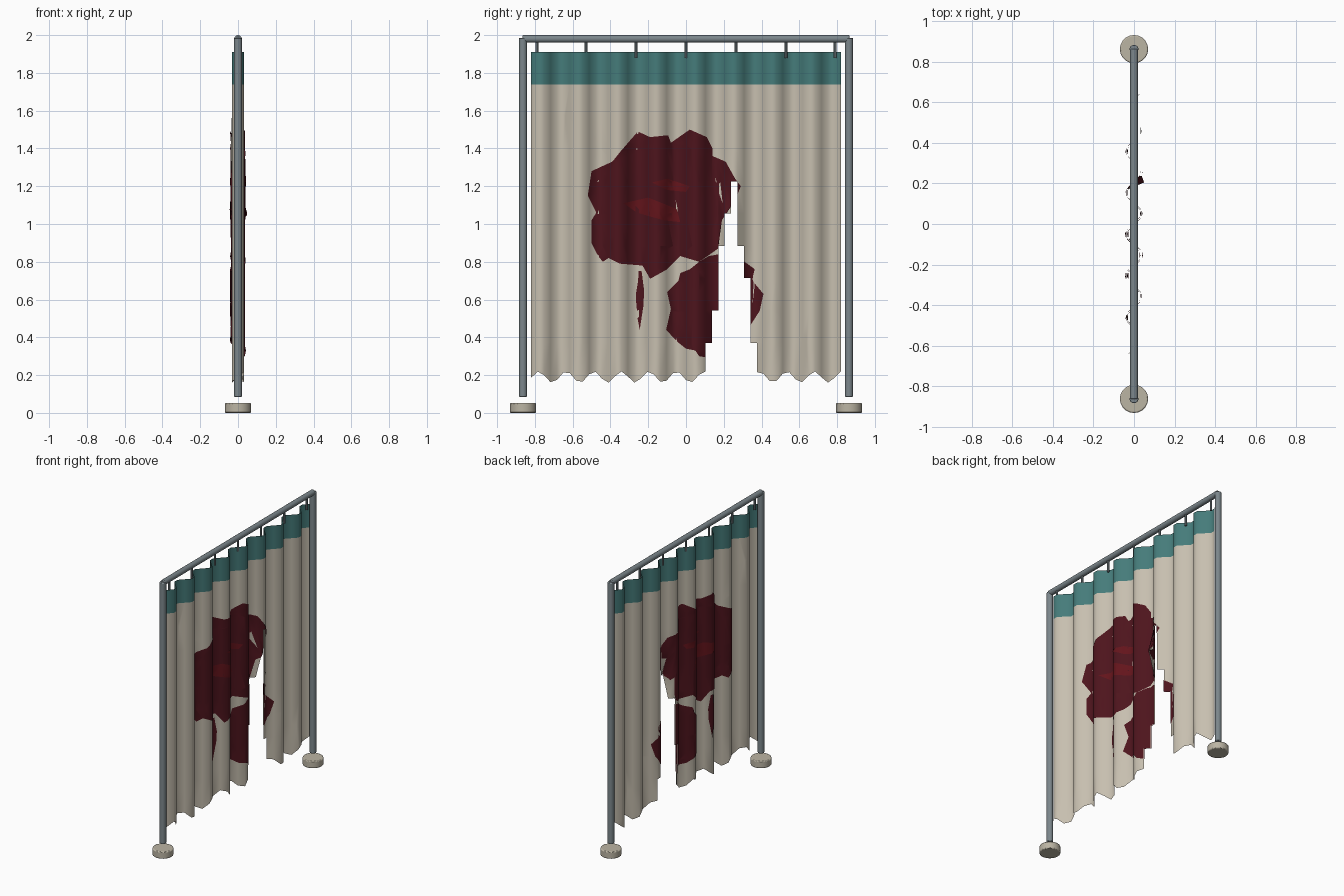
import bpy, bmesh, math
from mathutils import Vector

if "Cube" in bpy.data.objects:
    bpy.data.objects.remove(bpy.data.objects["Cube"])

COLS, ROWS = 48, 10
HALF, TOP, BOT = 0.82, 1.91, 0.20
DY, DZ = 2 * HALF / COLS, (TOP - BOT) / ROWS
# torn-away columns for each row counted from the top: first, last
TEAR = {4: (31, 31), 5: (30, 31), 6: (29, 32), 7: (29, 33), 8: (28, 33), 9: (27, 34)}


def material(name, rgb):
    m = bpy.data.materials.new(name)
    m.diffuse_color = (*rgb, 1)
    m.use_nodes = True
    m.node_tree.nodes["Principled BSDF"].inputs["Base Color"].default_value = m.diffuse_color
    return m


METAL = material("painted_steel", (0.20, 0.24, 0.26))
FOOT = material("foot_plastic", (0.50, 0.46, 0.37))
CLOTH = material("cloth", (0.57, 0.52, 0.43))
TEAL = material("teal_band", (0.06, 0.20, 0.195))
STAIN = material("dark_stain", (0.075, 0.007, 0.012))
FRESH = material("bright_stain", (0.125, 0.007, 0.011))


def rod(name, a, b, r, mat, sides=16, bevel=0.0):
    a, b = Vector(a), Vector(b)
    d = b - a
    bpy.ops.mesh.primitive_cylinder_add(vertices=sides, radius=r, depth=d.length, location=(a + b) / 2)
    ob = bpy.context.object
    ob.name = name
    ob.rotation_euler = d.to_track_quat('Z', 'Y').to_euler()
    ob.data.materials.append(mat)
    if bevel:
        mod = ob.modifiers.new("soft_edge", 'BEVEL')
        mod.width, mod.segments = bevel, 2
    bpy.ops.object.shade_smooth_by_angle(angle=math.radians(40))
    return ob


def fold(y, z):
    # pleats, plus a curled corner beside the tear
    x = 0.038 * math.sin(2 * math.pi * 8 * (y + HALF) / (2 * HALF))
    curl = max(0, 1 - abs(y - 0.205) / DY) * max(0, 1 - abs(z - 1.055) / DZ)
    return x + 0.045 * curl


def drape(name, outline, mat, offsets=(0,), hem=False):
    """Cut a flat outline along the cloth grid, remove the tear, then fold it."""
    bm = bmesh.new()
    for off in offsets:
        part = bmesh.new()
        f = part.faces.new([part.verts.new((0, y, z)) for y, z in outline])
        f.normal_update()
        if f.normal.x * (-1 if off < 0 else 1) < 0:
            f.normal_flip()
        bmesh.ops.triangulate(part, faces=[f])
        cuts = [((0, -HALF + DY * i, 0), (0, 1, 0)) for i in range(1, COLS)]
        cuts += [((0, 0, TOP - DZ * i), (0, 0, 1)) for i in range(1, ROWS)]
        for co, no in cuts:
            bmesh.ops.bisect_plane(part, geom=part.verts[:] + part.edges[:] + part.faces[:],
                                   plane_co=co, plane_no=no, dist=1e-5)
        gone = []
        for f in part.faces:
            c = f.calc_center_median()
            lo, hi = TEAR.get(int((TOP - c.z) / DZ), (99, 0))
            if lo <= int((c.y + HALF) / DY) <= hi:
                gone.append(f)
        bmesh.ops.delete(part, geom=gone, context='FACES')
        for v in part.verts:
            v.co.x = fold(v.co.y, v.co.z) + off
            if hem and v.co.z < BOT + 0.005:
                v.co.z = 0.19 + 0.03 * math.cos(2 * math.pi * (v.co.y + 0.78) / 0.146)
        tmp = bpy.data.meshes.new("tmp")
        part.to_mesh(tmp)
        part.free()
        bm.from_mesh(tmp)
        bpy.data.meshes.remove(tmp)
    for f in bm.faces:
        f.smooth = True
    me = bpy.data.meshes.new(name)
    bm.to_mesh(me)
    bm.free()
    me.materials.append(mat)
    bpy.context.collection.objects.link(bpy.data.objects.new(name, me))


# frame: posts, feet, top rail
for side, y in (("left", -0.863), ("right", 0.863)):
    rod(side + "_post", (0, y, 0.085), (0, y, 1.985), 0.022, METAL, bevel=0.004)
    rod(side + "_foot", (0, y, 0), (0, y, 0.052), 0.07, FOOT, 20, bevel=0.006)
rod("top_rail", (0, -0.865, 1.98), (0, 0.865, 1.98), 0.02, METAL, bevel=0.005)

# curtain hangers
for i, y in enumerate((-0.79, -0.53, -0.265, 0, 0.265, 0.53, 0.79)):
    rod(f"hanger_{i + 1}", (0, y, 1.88), (0, y, 1.97), 0.008, METAL, 8)

# curtain with its header band
def box(z0, z1):
    return [(-HALF, z0), (HALF, z0), (HALF, z1), (-HALF, z1)]


drape("curtain", box(BOT, TOP - DZ), CLOTH, hem=True)
drape("header_band", box(TOP - DZ, TOP), TEAL)

# stains on both faces of the cloth
BOTH = (0.004, -0.004)
drape("large_stain", [
    (0.02, 1.50), (0.11, 1.46), (0.14, 1.40), (0.14, 1.36), (0.21, 1.33), (0.26, 1.24),
    (0.29, 1.20), (0.27, 1.15), (0.23, 1.08), (0.19, 1.02), (0.17, 0.87), (0.07, 0.80),
    (-0.03, 0.83), (-0.10, 0.76), (-0.19, 0.71), (-0.23, 0.78), (-0.35, 0.79), (-0.41, 0.82),
    (-0.44, 0.80), (-0.465, 0.83), (-0.50, 0.90), (-0.50, 1.02), (-0.475, 1.06), (-0.52, 1.15),
    (-0.50, 1.28), (-0.39, 1.33), (-0.35, 1.38), (-0.255, 1.49), (-0.19, 1.46),
    (-0.095, 1.47), (-0.08, 1.43)], STAIN, BOTH)
drape("lower_stain", [
    (0.12, 0.83), (0.28, 0.86), (0.31, 0.80), (0.365, 0.76), (0.36, 0.69), (0.41, 0.63),
    (0.39, 0.54), (0.345, 0.47), (0.30, 0.40), (0.20, 0.28), (0.07, 0.30), (0.05, 0.33),
    (0.0, 0.34), (-0.05, 0.38), (-0.105, 0.44), (-0.08, 0.55), (-0.10, 0.64), (-0.04, 0.70),
    (-0.03, 0.74), (0.02, 0.76), (0.07, 0.80)], STAIN, BOTH)
drape("drip_stain", [(-0.245, 0.44), (-0.225, 0.57), (-0.222, 0.65), (-0.235, 0.75), (-0.255, 0.75),
                     (-0.265, 0.62), (-0.262, 0.53)], STAIN, BOTH)
THIN = (0.006, -0.006)
drape("bright_smear_lower", [(-0.33, 1.11), (-0.20, 1.14), (-0.05, 1.08), (-0.03, 1.01), (-0.12, 1.02),
                             (-0.26, 1.06)], FRESH, THIN)
drape("bright_smear_upper", [(-0.18, 1.22), (-0.10, 1.24), (0.02, 1.20), (0.0, 1.17), (-0.10, 1.18)],
      FRESH, THIN)
